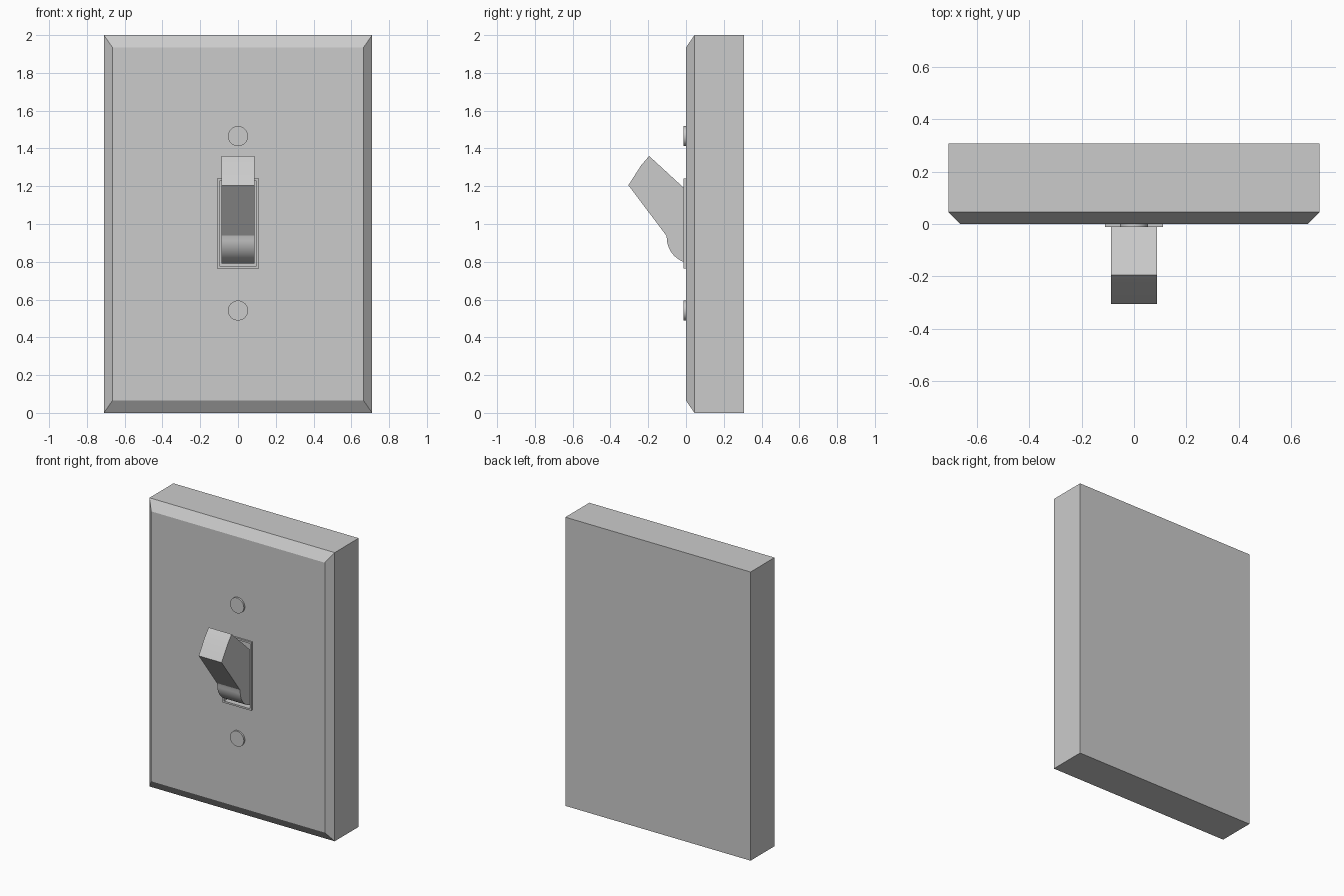
import bpy, bmesh, math

if "Cube" in bpy.data.objects:
    bpy.data.objects.remove(bpy.data.objects["Cube"])


def make_object(name, bm):
    bmesh.ops.recalc_face_normals(bm, faces=bm.faces)
    mesh = bpy.data.meshes.new(name)
    bm.to_mesh(mesh)
    bm.free()
    obj = bpy.data.objects.new(name, mesh)
    bpy.context.collection.objects.link(obj)
    return obj


def rect(bm, half_x, y, z0, z1):
    return [bm.verts.new((x, y, z)) for x, z in
            ((-half_x, z0), (half_x, z0), (half_x, z1), (-half_x, z1))]


def loft(name, sections, cap_ends=True):
    """Join rectangular loops given as (half_x, y, z0, z1)."""
    bm = bmesh.new()
    loops = [rect(bm, *s) for s in sections]
    pairs = list(zip(loops, loops[1:]))
    if cap_ends:
        bm.faces.new(loops[0])
        bm.faces.new(loops[-1])
    else:
        pairs.append((loops[-1], loops[0]))
    for a, b in pairs:
        for i in range(4):
            j = (i + 1) % 4
            bm.faces.new((a[i], a[j], b[j], b[i]))
    return make_object(name, bm)


def smooth(obj, angle=30):
    bpy.ops.object.select_all(action='DESELECT')
    obj.select_set(True)
    bpy.context.view_layer.objects.active = obj
    bpy.ops.object.shade_smooth_by_angle(angle=math.radians(angle))


# Wall plate: bevelled front rim and a recessed toggle slot in one solid
loft("wall_plate", [
    (0.71, 0.307, 0, 2), (0.71, 0.045, 0, 2), (0.665, 0, 0.065, 1.935),
    (0.099, 0, 0.777, 1.228), (0.099, 0.05, 0.777, 1.228)])

# Thin raised frame around the slot
loft("toggle_frame", [
    (0.11, 0.01, 0.765, 1.24), (0.11, -0.012, 0.765, 1.24),
    (0.099, -0.012, 0.777, 1.228), (0.099, 0.01, 0.777, 1.228)], cap_ends=False)

# Toggle lever: side profile (y, z) with a rounded heel, extruded across x
profile = [(0.05, 1.14), (-0.01, 1.19), (-0.195, 1.36), (-0.238, 1.31),
           (-0.305, 1.205), (-0.105, 0.94)]
# Heel is a circular arc running back into the slot
cy, cz, r = 0.035, 0.928, 0.137
for i in range(13):
    a = math.radians(180 + i * 90 / 12)
    profile.append((cy + r * math.cos(a), cz + r * math.sin(a)))
profile.append((0.05, 0.79))
bm = bmesh.new()
face = bm.faces.new([bm.verts.new((-0.088, y, z)) for y, z in profile])
ext = bmesh.ops.extrude_face_region(bm, geom=[face])
bmesh.ops.translate(bm, vec=(0.176, 0, 0),
                    verts=[v for v in ext["geom"] if isinstance(v, bmesh.types.BMVert)])
smooth(make_object("toggle_lever", bm), 20)

# Screw heads above and below the toggle
for name, z in (("upper_screw", 1.465), ("lower_screw", 0.542)):
    bpy.ops.mesh.primitive_cylinder_add(
        vertices=32, radius=0.053, depth=0.022,
        location=(0, -0.001, z), rotation=(math.pi / 2, 0, 0))
    screw = bpy.context.object
    screw.name = name
    smooth(screw)
